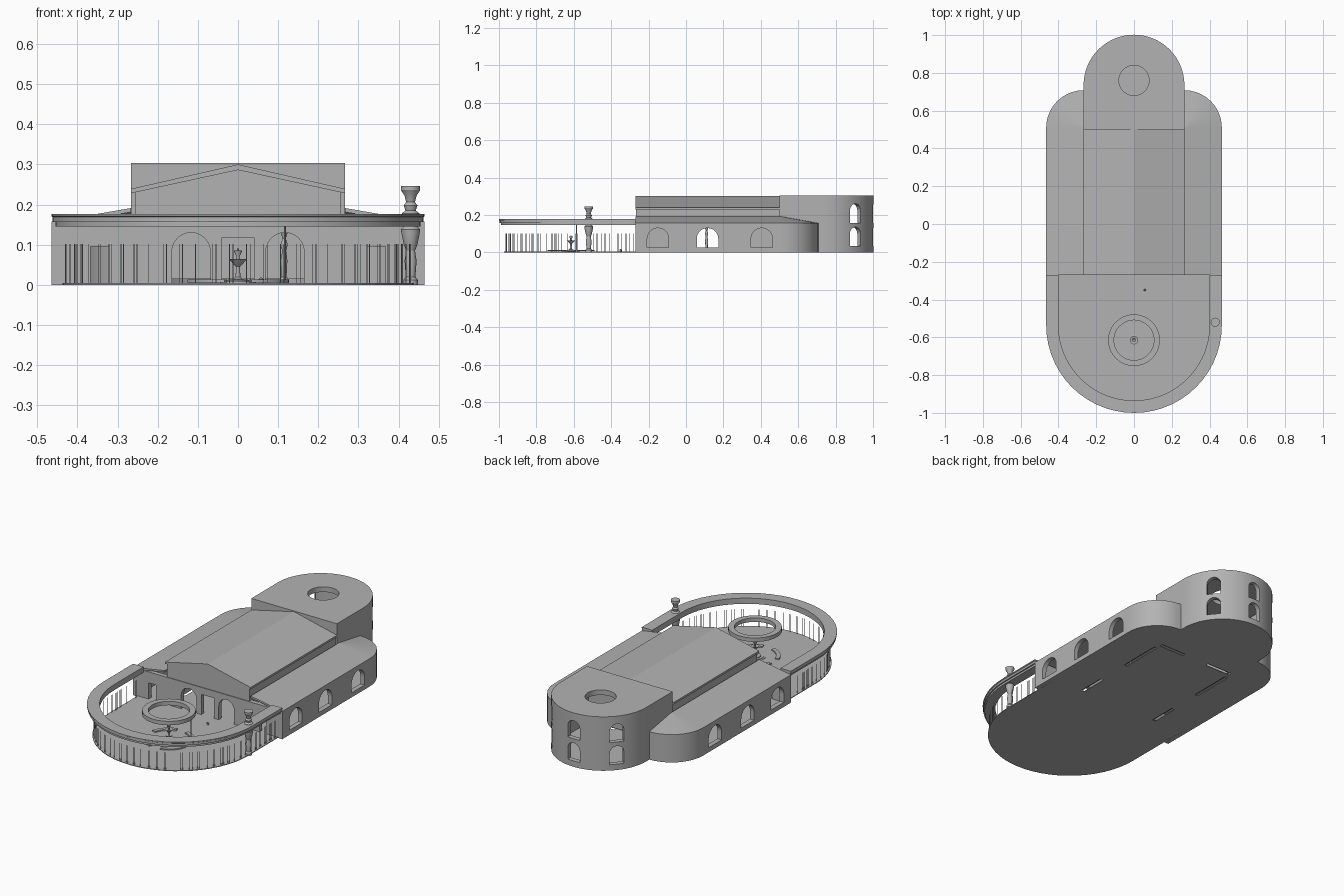
import bpy, bmesh, math, random
from mathutils import Matrix, Vector

if "Cube" in bpy.data.objects:
    bpy.data.objects.remove(bpy.data.objects["Cube"])

random.seed(4)
PI = math.pi
FRONT = -0.27       # plane of the building front
STONE = bpy.data.materials.new("dark_grey")
STONE.diffuse_color = (0.45, 0.45, 0.45, 1)
STONE.use_nodes = True
STONE.node_tree.nodes["Principled BSDF"].inputs["Base Color"].default_value = STONE.diffuse_color


def finish(name, bm, smooth=False):
    bmesh.ops.recalc_face_normals(bm, faces=bm.faces[:])
    me = bpy.data.meshes.new(name)
    bm.to_mesh(me)
    bm.free()
    me.materials.append(STONE)
    ob = bpy.data.objects.new(name, me)
    bpy.context.collection.objects.link(ob)
    if smooth:
        bpy.ops.object.select_all(action='DESELECT')
        ob.select_set(True)
        bpy.context.view_layer.objects.active = ob
        bpy.ops.object.shade_smooth_by_angle(angle=math.radians(30))
    return ob


def loft(name, sections, closed=False, smooth=True):
    """Skin a row of closed cross-sections, capped unless the row loops."""
    bm = bmesh.new()
    rows = [[bm.verts.new(p) for p in s] for s in sections]
    n = len(rows[0])
    pairs = list(zip(rows, rows[1:])) + ([(rows[-1], rows[0])] if closed else [])
    for a, b in pairs:
        for i in range(n):
            j = (i + 1) % n
            bm.faces.new((a[i], a[j], b[j], b[i]))
    if not closed:
        bm.faces.new(rows[0])
        bm.faces.new(rows[-1])
    return finish(name, bm, smooth)


def prism(name, pts, z0, z1, smooth=False):
    return loft(name, [[(x, y, z) for x, y in pts] for z in (z0, z1)], smooth=smooth)


def box(name, x0, x1, y0, y1, z0, z1):
    return prism(name, [(x0, y0), (x1, y0), (x1, y1), (x0, y1)], z0, z1)


def sweep(name, path, profile):
    """path(r) gives plan points at offset r; profile is (r, z) pairs."""
    cols = [[(x, y, z) for x, y in path(r)] for r, z in profile]
    return loft(name, list(zip(*cols)))


def lathe(name, x, y, profile, closed=False, seg=24):
    rings = [[(x + r * math.cos(2 * PI * i / seg), y + r * math.sin(2 * PI * i / seg), z)
              for i in range(seg)] for r, z in profile]
    return loft(name, rings, closed)


def arch(bm, x, y, ang, w, z0, z1, depth=0.1, flat=False):
    """Arched block whose axis points along ang in plan."""
    r = w / 2
    pts = [(-r, z0), (r, z0)]
    if flat:
        pts += [(r, z1), (-r, z1)]
    else:
        pts += [(r * math.cos(PI * i / 12), z1 - r + r * math.sin(PI * i / 12)) for i in range(13)]
    d, s = Vector((math.cos(ang), math.sin(ang), 0)), Vector((-math.sin(ang), math.cos(ang), 0))
    ends = []
    for k in (-depth / 2, depth / 2):
        ends.append([bm.verts.new(Vector((x, y, v)) + s * u + d * k) for u, v in pts])
    n = len(pts)
    for i in range(n):
        bm.faces.new((ends[0][i], ends[0][(i + 1) % n], ends[1][(i + 1) % n], ends[1][i]))
    bm.faces.new(ends[0])
    bm.faces.new(ends[1])


def cut(target, cutter):
    m = target.modifiers.new("openings", 'BOOLEAN')
    m.operation, m.object, m.solver = 'DIFFERENCE', cutter, 'EXACT'
    cutter.hide_render = True
    cutter.display_type = 'WIRE'


# Plan outlines
def court(r):
    arc = [(r * math.cos(PI + PI * i / 28), -0.535 + r * math.sin(PI + PI * i / 28)) for i in range(29)]
    return [(-r, FRONT)] + arc + [(r, FRONT)]


def aisle(s):
    def path(r):
        arc = [(s * (0.267 + r * math.cos(PI / 2 * i / 10)), 0.51 + r * math.sin(PI / 2 * i / 10))
               for i in range(11)]
        return [(s * (0.267 + r), FRONT)] + arc
    return path


def tower(r):
    arc = [(r * math.cos(PI * i / 32), 0.735 + r * math.sin(PI * i / 32)) for i in range(33)]
    return [(r, 0.50)] + arc + [(-r, 0.50)]


# Floor slab, slightly inside the walls, slotted under the nave walls
outline = court(0.437) + aisle(1)(0.18)[1:] + tower(0.25)[1:-1] + aisle(-1)(0.18)[:0:-1]
floor = prism("floor", outline, 0, 0.004)
bm = bmesh.new()
for s in (-1, 1):
    for y, length in ((-0.05, 0.16), (0.35, 0.25)):
        arch(bm, s * 0.247, y, PI / 2, 0.02, -0.01, 0.01, length, flat=True)
    arch(bm, s * 0.16, 0.512, 0, 0.02, -0.01, 0.01, 0.16, flat=True)
cut(floor, finish("floor_slot_cutter", bm))

# Aisles: curved walls, arched windows, lean-to roofs
for s, side in ((1, "right"), (-1, "left")):
    wall = sweep(side + "_aisle_wall", aisle(s), [(0.198, 0), (0.198, 0.157), (0.172, 0.157), (0.172, 0)])
    bm = bmesh.new()
    for y in (-0.15, 0.115, 0.405):
        arch(bm, s * 0.452, y, 0, 0.115, 0.026, 0.13)
    cut(wall, finish(side + "_window_cutter", bm))
    sweep(side + "_aisle_roof", aisle(s), [(0.198, 0.157), (0.001, 0.191), (0.001, 0.181), (0.198, 0.147)])
    # Nave side wall with one open arch
    nave = box(side + "_nave_wall", s * 0.237, s * 0.257, FRONT + 0.005, 0.5, 0.015, 0.234)
    bm = bmesh.new()
    arch(bm, s * 0.247, 0.115, 0, 0.14, 0.004, 0.14)
    cut(nave, finish(side + "_nave_arch_cutter", bm))

# Front wall with doors and arches
front = box("front_wall", -0.465, 0.465, FRONT, FRONT + 0.025, 0, 0.157)
bm = bmesh.new()
for s in (-1, 1):
    arch(bm, s * 0.117, FRONT, PI / 2, 0.096, 0.004, 0.13)
    arch(bm, s * 0.345, FRONT, PI / 2, 0.046, 0.004, 0.095, flat=True)
arch(bm, 0, FRONT, PI / 2, 0.08, 0.004, 0.118, flat=True)
cut(front, finish("front_door_cutter", bm))

# Nave gable and roof
gable = [(-0.257, 0.15), (0.257, 0.15), (0.257, 0.231), (0, 0.287), (-0.257, 0.231)]
loft("front_gable", [[(x, y, z) for x, z in gable] for y in (FRONT + 0.004, FRONT + 0.025)], smooth=False)
roof = [(-0.267, 0.239), (0, 0.3), (0.267, 0.239), (0.267, 0.228), (0, 0.286), (-0.267, 0.228)]
loft("nave_roof", [[(x, y, z) for x, z in roof] for y in (FRONT, 0.50)], smooth=False)

# Rear round tower
wall = sweep("tower_wall", tower, [(0.267, 0), (0.267, 0.29), (0.24, 0.29), (0.24, 0)])
bm = bmesh.new()
for deg in (40, 90, 140):
    a = math.radians(deg)
    for z in (0.033, 0.158):
        arch(bm, 0.253 * math.cos(a), 0.735 + 0.253 * math.sin(a), a, 0.075, z, z + 0.102)
cut(wall, finish("tower_window_cutter", bm))
box("tower_front_wall", -0.267, 0.267, 0.50, 0.525, 0.015, 0.29)
top = prism("tower_roof", tower(0.267), 0.275, 0.304, smooth=True)
cut(top, lathe("tower_hole_cutter", 0, 0.76, [(0.08, 0.2), (0.08, 0.4)], seg=32))

# Courtyard entablature
sweep("court_entablature", court, [(0.40, 0.145), (0.455, 0.145), (0.455, 0.156), (0.462, 0.157),
                                   (0.462, 0.169), (0.465, 0.171), (0.465, 0.177), (0.40, 0.177)])

# Courtyard railing of thin rods, loosely grouped
bm = bmesh.new()
path_len = 2 * 0.265 + PI * 0.43
for k in range(44):
    for g in range(random.choice((1, 2, 2, 3))):
        t = (k + 0.5) / 44 * path_len + g * 0.009
        if t < 0.265:
            x, y = -0.43, FRONT - t
        elif t > path_len - 0.265:
            x, y = 0.43, FRONT - (path_len - t)
        else:
            a = PI + (t - 0.265) / 0.43
            x, y = 0.43 * math.cos(a), -0.535 + 0.43 * math.sin(a)
        bmesh.ops.create_cone(bm, cap_ends=True, segments=6, radius1=0.0011, radius2=0.0011,
                              depth=0.1, matrix=Matrix.Translation((x, y, 0.052)))
finish("railing_rods", bm)

# Tall turned column with an urn on top
lathe("urn_column", 0.43, -0.52, [
    (0.018, 0), (0.018, 0.012), (0.012, 0.02), (0.015, 0.06), (0.011, 0.085), (0.017, 0.1), (0.022, 0.125),
    (0.024, 0.138), (0.014, 0.148), (0.022, 0.16), (0.022, 0.178), (0.013, 0.185), (0.017, 0.198),
    (0.011, 0.206), (0.015, 0.222), (0.024, 0.236), (0.024, 0.246)])

# Raised ring, four curved benches and tiered fountain
lathe("raised_ring", 0, -0.615, [(0.137, 0.15), (0.137, 0.172), (0.106, 0.172), (0.106, 0.15)], closed=True, seg=32)
for q, corner in enumerate(("back_right", "back_left", "front_left", "front_right")):
    angles = [math.radians(90 * q + 15 + 6 * i) for i in range(11)]
    loft("bench_" + corner, [[(r * math.cos(a), -0.615 + r * math.sin(a), z) for r, z in
         ((0.108, 0.006), (0.13, 0.006), (0.13, 0.013), (0.108, 0.013))] for a in angles])
lathe("fountain", 0, -0.615, [
    (0.055, 0.003), (0.055, 0.005), (0.045, 0.005), (0.045, 0.008), (0.03, 0.008), (0.03, 0.012),
    (0.012, 0.014), (0.006, 0.02), (0.005, 0.045), (0.012, 0.052), (0.022, 0.064),
    (0.02, 0.064), (0.005, 0.058), (0.004, 0.07), (0.011, 0.086), (0.003, 0.082), (0.002, 0.09)])
lathe("court_pole", 0.117, -0.585, [(0.006, 0.003), (0.002, 0.012), (0.002, 0.145)], seg=10)
lathe("court_ornament", 0.057, -0.35, [(0.006, 0.003), (0.004, 0.008), (0.006, 0.014), (0.002, 0.018)], seg=10)

# Turned post inside the nave
lathe("nave_post", 0.115, 0.11, [(0.012, 0.003), (0.012, 0.012), (0.006, 0.02), (0.008, 0.06), (0.005, 0.085),
                                 (0.009, 0.1), (0.004, 0.115), (0.009, 0.13), (0.004, 0.14)], seg=16)
